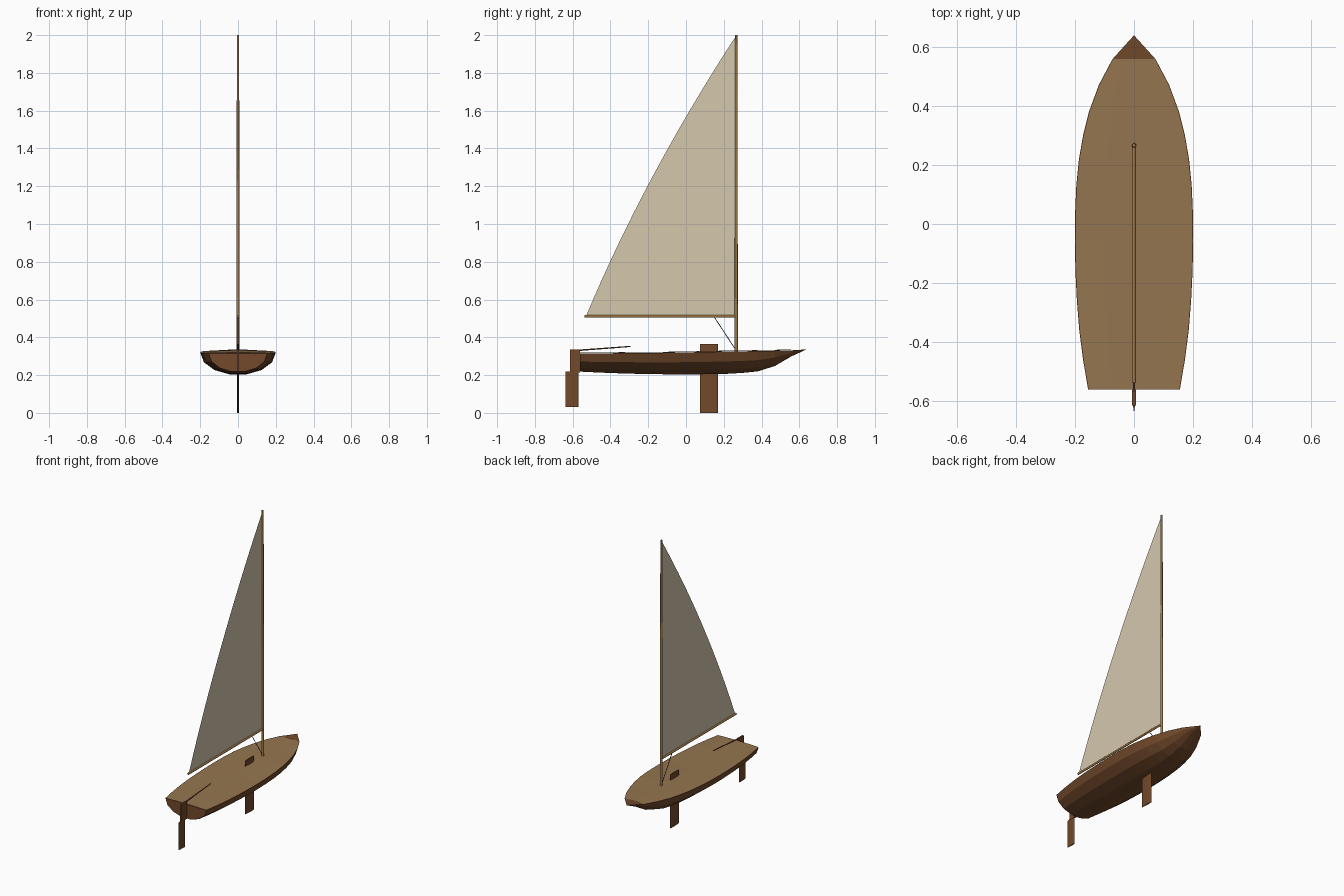
import bpy, bmesh, math
from mathutils import Vector

if "Cube" in bpy.data.objects:
    bpy.data.objects.remove(bpy.data.objects["Cube"])


def material(name, rgb):
    m = bpy.data.materials.new(name)
    m.diffuse_color = (*rgb, 1)
    m.use_nodes = True
    m.node_tree.nodes["Principled BSDF"].inputs["Base Color"].default_value = m.diffuse_color
    return m


HULL = material("dark_wood", (0.17, 0.068, 0.024))
DECK = material("deck_wood", (0.30, 0.18, 0.08))
SPAR = material("spar_wood", (0.36, 0.19, 0.06))
SAIL = material("sail_cloth", (0.66, 0.58, 0.42))
ROPE = material("rope", (0.04, 0.03, 0.02))


def make(name, verts, faces, mat, recalc=True):
    bm = bmesh.new()
    vs = [bm.verts.new(v) for v in verts]
    for f in faces:
        bm.faces.new([vs[i] for i in f])
    if recalc:
        bmesh.ops.recalc_face_normals(bm, faces=bm.faces)
    me = bpy.data.meshes.new(name)
    bm.to_mesh(me)
    bm.free()
    me.materials.append(mat)
    ob = bpy.data.objects.new(name, me)
    bpy.context.collection.objects.link(ob)
    return ob


def rod(name, a, b, r1, r2, mat, sides=12):
    a, b = Vector(a), Vector(b)
    bpy.ops.mesh.primitive_cone_add(vertices=sides, radius1=r1, radius2=r2,
                                    depth=(b - a).length, location=(a + b) / 2)
    ob = bpy.context.object
    ob.rotation_euler = (b - a).to_track_quat('Z', 'Y').to_euler()
    ob.name = name
    ob.data.materials.append(mat)
    bpy.ops.object.shade_smooth_by_angle(angle=math.radians(40))
    return ob


def foil(name, y0, y1, z0, z1, t, mat):
    # board with a rounded leading edge (y1) and thin trailing edge (y0)
    half = [(0.0, 0.0), (0.3, 0.7), (0.65, 1.0), (0.9, 0.75), (1.0, 0.0)]
    ring = half + [(u, -w) for u, w in half[-2:0:-1]]
    n = len(ring)
    verts = [(w * t / 2, y0 + u * (y1 - y0), z) for z in (z0, z1) for u, w in ring]
    faces = [(i, (i + 1) % n, n + (i + 1) % n, n + i) for i in range(n)]
    faces += [tuple(range(n)), tuple(range(n, 2 * n))]
    return make(name, verts, faces, mat)


def box(name, x, y0, y1, z0, z1, mat):
    bpy.ops.mesh.primitive_cube_add(size=1, location=(0, (y0 + y1) / 2, (z0 + z1) / 2))
    ob = bpy.context.object
    ob.scale = (x, y1 - y0, z1 - z0)
    ob.name = name
    ob.data.materials.append(mat)
    return ob


# Hull stations: y, half beam, sheer height, keel height
stations = [
    (-0.56, 0.155, 0.314, 0.216), (-0.46, 0.172, 0.315, 0.211),
    (-0.36, 0.185, 0.316, 0.207), (-0.26, 0.193, 0.317, 0.204),
    (-0.16, 0.198, 0.318, 0.202), (-0.06, 0.200, 0.319, 0.201),
    (0.04, 0.199, 0.321, 0.201), (0.13, 0.195, 0.323, 0.202),
    (0.22, 0.186, 0.325, 0.204), (0.30, 0.172, 0.326, 0.209),
    (0.38, 0.152, 0.327, 0.217), (0.47, 0.119, 0.329, 0.246),
    (0.557, 0.073, 0.331, 0.298)]
SEG = 7
verts, faces = [], []
for y, w, top, keel in stations:
    for k in range(SEG + 1):
        a = math.pi * k / SEG
        verts.append((w * math.cos(a), y, top - (top - keel) * math.sin(a)))
row = SEG + 1
for s in range(len(stations) - 1):
    for k in range(SEG):
        i = s * row + k
        faces.append((i, i + 1, i + row + 1, i + row))
faces.append(tuple(range(row)))                      # transom
tip, last = len(verts), (len(stations) - 1) * row
verts.append((0, 0.638, 0.336))
faces += [(last + k, last + k + 1, tip) for k in range(SEG)]   # bow
faces.append((last, last + SEG, tip))                # foredeck tip
for s in range(len(stations) - 1):                   # closed top under the deck
    i = s * row
    faces.append((i, i + SEG, i + row + SEG, i + row))
make("hull", verts, faces, HULL)

# Deck laid just inside the gunwale, with a slight crown
verts, faces = [], []
for y, w, top, keel in stations:
    for u in (-1, -0.5, 0, 0.5, 1):
        verts.append((u * (w - 0.003), y, top + 0.002 + 0.003 * (1 - u * u)))
for s in range(len(stations) - 1):
    for k in range(4):
        i = s * 5 + k
        faces.append((i, i + 1, i + 6, i + 5))
make("deck", verts, faces, DECK, recalc=False)

# Mast and boom
rod("mast", (0, 0.266, 0.315), (0, 0.266, 2.0), 0.009, 0.006, SPAR)
rod("boom", (0, -0.537, 0.511), (0, 0.262, 0.511), 0.007, 0.007, SPAR)

# Sail: straight luff, curved leech
N = 16
verts, faces = [], []
for j in range(N + 1):
    t = j / N
    roach = 0.042 * 4 * t * (1 - t)
    leech = -0.527 + 0.783 * t - roach
    z = 0.518 + 1.465 * t
    verts += [(0, leech, z), (0, 0.26, z)]
for j in range(N):
    i = 2 * j
    faces.append((i, i + 1, i + 3, i + 2))
make("sail", verts, faces, SAIL, recalc=False)

# Boom vang
rod("vang", (0, 0.15, 0.507), (0, 0.256, 0.345), 0.002, 0.002, ROPE, 6)

# Daggerboard through the hull
foil("daggerboard", 0.075, 0.17, 0.0, 0.366, 0.008, HULL)

# Rudder and tiller
box("rudder_head", 0.012, -0.614, -0.56, 0.215, 0.335, HULL)
foil("rudder_blade", -0.638, -0.57, 0.03, 0.22, 0.008, HULL)
rod("tiller", (0, -0.6, 0.329), (0, -0.293, 0.352), 0.004, 0.003, HULL, 8)
